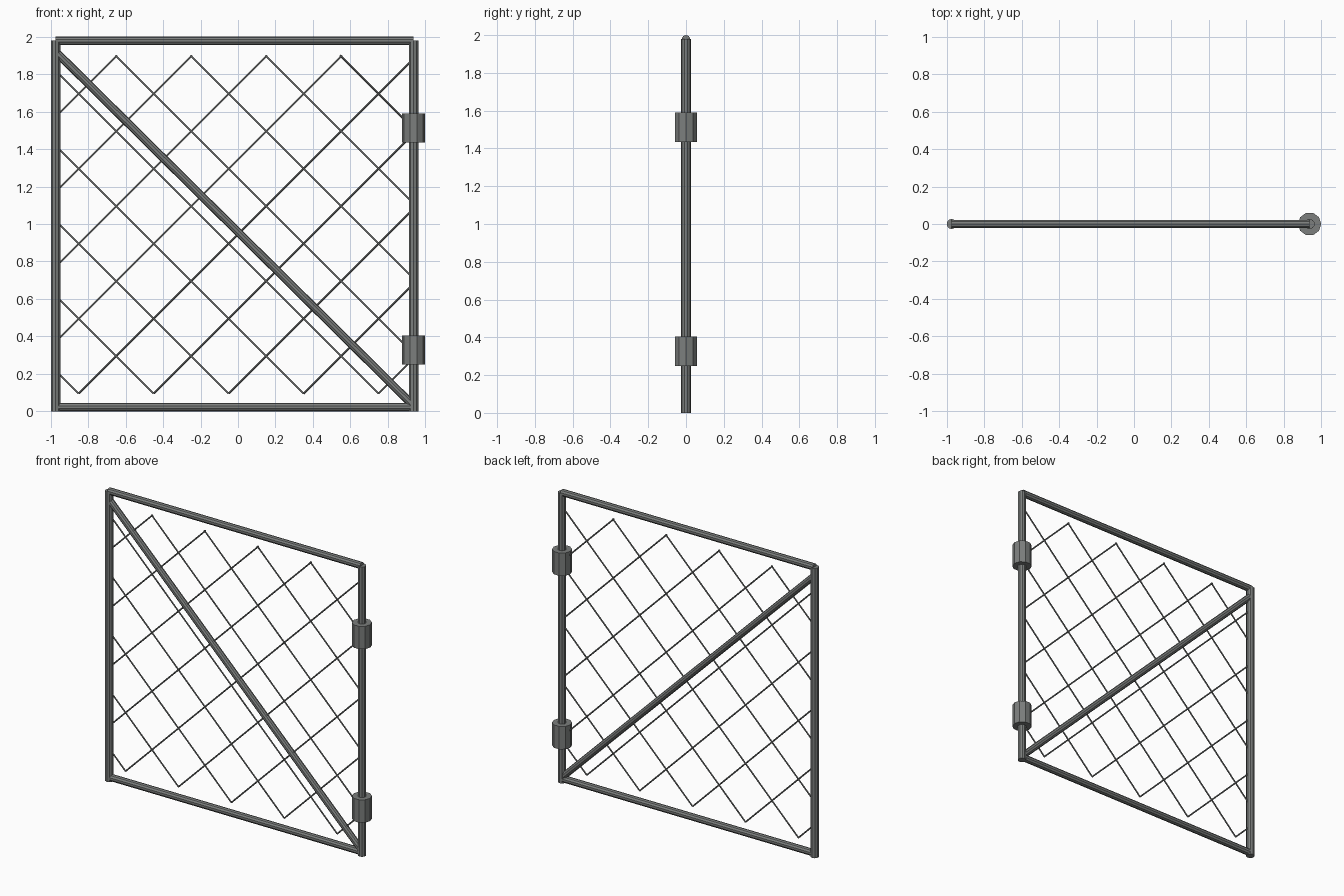
import bpy, math
from mathutils import Vector

if "Cube" in bpy.data.objects:
    bpy.data.objects.remove(bpy.data.objects["Cube"])

# One flat galvanised grey
steel = bpy.data.materials.new("galvanised_grey")
steel.diffuse_color = (0.20, 0.21, 0.205, 1)
steel.use_nodes = True
steel.node_tree.nodes["Principled BSDF"].inputs["Base Color"].default_value = steel.diffuse_color

XL, XR = -0.973, 0.937      # post centre lines
Z_LOW, Z_HIGH = 0.023, 1.977


def tube(name, a, b, radius, sides):
    """Capped cylinder running from point a to point b."""
    a, b = Vector(a), Vector(b)
    d = b - a
    bpy.ops.mesh.primitive_cylinder_add(vertices=sides, radius=radius,
                                        depth=d.length, location=(a + b) / 2)
    ob = bpy.context.object
    ob.name = name
    ob.rotation_euler = d.to_track_quat('Z', 'Y').to_euler()
    ob.data.materials.append(steel)
    return ob


# Outer frame
tube("left_post", (XL, 0, 0), (XL, 0, 1.98), 0.027, 10)
tube("right_post", (XR, 0, 0), (XR, 0, 1.98), 0.027, 10)
tube("bottom_rail", (XL, 0, Z_LOW), (XR, 0, Z_LOW), 0.023, 10)
tube("top_rail", (XL, 0, Z_HIGH), (XR, 0, Z_HIGH), 0.023, 10)

# Diagonal brace
tube("diagonal_brace", (XL, 0, 1.92), (XR, 0, 0.03), 0.022, 10)

# Hinge collars
for name, z in (("lower_hinge", 0.327), ("upper_hinge", 1.512)):
    hinge = tube(name, (XR, 0, z - 0.078), (XR, 0, z + 0.078), 0.062, 10)
    hinge.rotation_euler.z = math.pi / 2

# Chain-link mesh: two crossing sets of 45 degree wires clipped to the frame
X0, X1, Z0, Z1 = -0.96, 0.925, 0.095, 1.90
for k in range(9):
    c = -0.655 + 0.4 * k    # rising wire: z = x + c
    xa, xb = max(X0, Z0 - c), min(X1, Z1 - c)
    tube(f"rising_wire_{k}", (xa, 0, xa + c), (xb, 0, xb + c), 0.005, 6)
    c = -0.755 + 0.4 * k    # falling wire: z = c - x
    xa, xb = max(X0, c - Z1), min(X1, c - Z0)
    tube(f"falling_wire_{k}", (xa, 0, c - xa), (xb, 0, c - xb), 0.005, 6)
